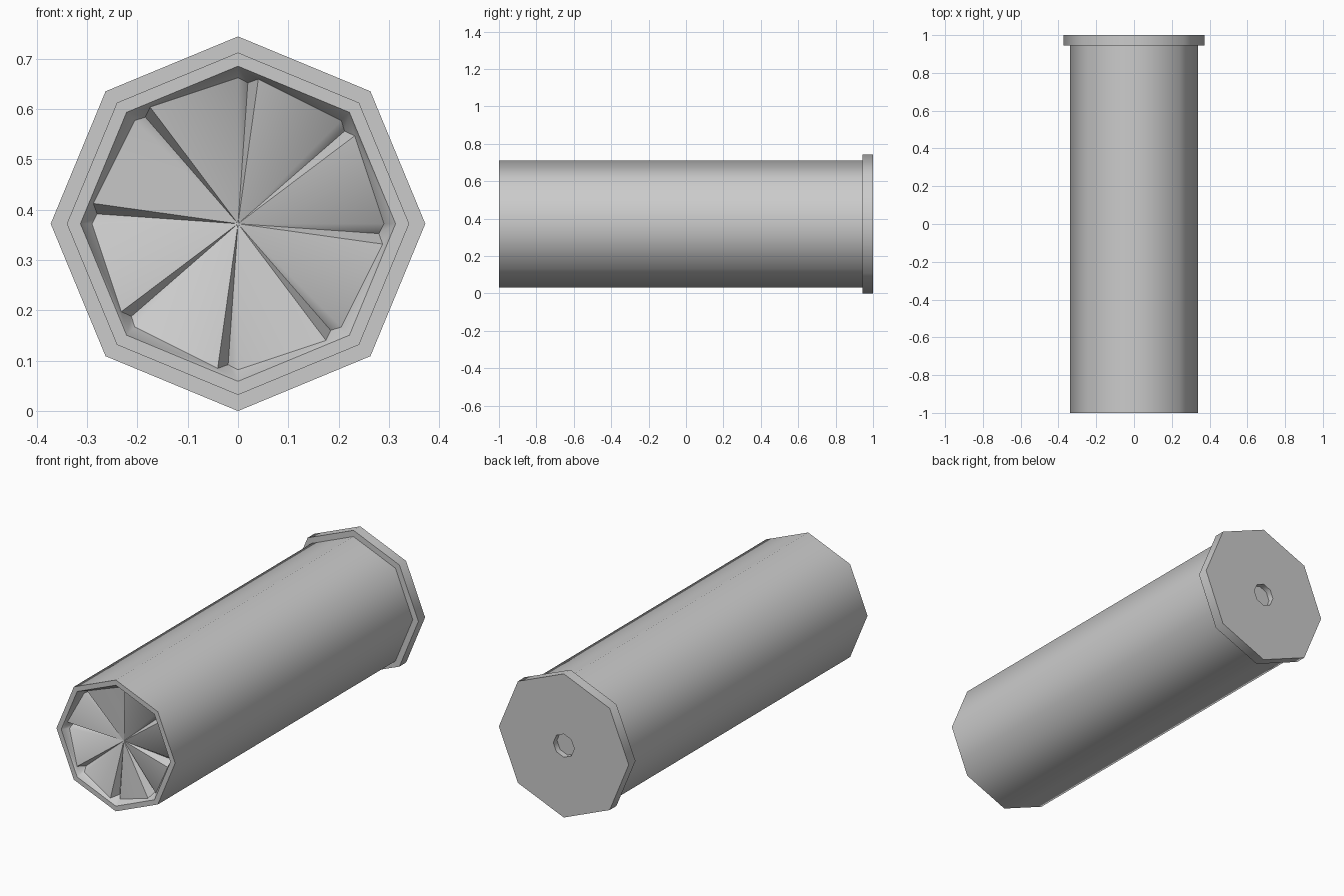
import bpy, bmesh
from math import sin, cos, pi, radians

old = bpy.data.objects.get("Cube")
if old:
    bpy.data.objects.remove(old, do_unlink=True)

SIDES = 8
STEP = 2 * pi / SIDES
AXIS_Z = 0.372

grey = bpy.data.materials.new("light grey")
grey.use_nodes = True
grey.diffuse_color = (0.6, 0.6, 0.6, 1)
bsdf = next(n for n in grey.node_tree.nodes if n.type == 'BSDF_PRINCIPLED')
bsdf.inputs["Base Color"].default_value = (0.6, 0.6, 0.6, 1)


def point(bm, radius, angle, y):
    """Vertex at a polar position around the long axis."""
    return bm.verts.new((radius * cos(angle), y, AXIS_Z + radius * sin(angle)))


def flat_radius(radius, offset):
    """Distance to an octagon side at an angle measured from its corner."""
    return radius * cos(STEP / 2) / cos(offset - STEP / 2)


def lathe(bm, profile):
    """Octagonal rings joined along a (radius, y) profile."""
    rings = [[point(bm, r, k * STEP, y) for k in range(SIDES)] for r, y in profile]
    for a, b in zip(rings, rings[1:]):
        for k in range(SIDES):
            n = (k + 1) % SIDES
            bm.faces.new((a[k], a[n], b[n], b[k]))
    return rings


def finish(bm, name, angle):
    bmesh.ops.recalc_face_normals(bm, faces=bm.faces)
    mesh = bpy.data.meshes.new(name)
    bm.to_mesh(mesh)
    bm.free()
    mesh.materials.append(grey)
    obj = bpy.data.objects.new(name, mesh)
    bpy.context.collection.objects.link(obj)
    bpy.ops.object.select_all(action='DESELECT')
    obj.select_set(True)
    bpy.context.view_layer.objects.active = obj
    bpy.ops.object.shade_smooth_by_angle(angle=radians(angle))


# Tube with a folded, sunken front closure
bm = bmesh.new()
rings = lathe(bm, [(0.34, 0.945), (0.34, -1), (0.313, -1)])
bm.faces.new(rings[0])
lip = rings[-1]
hub = point(bm, 0, 0, -0.935)
high, low = radians(37), radians(41)
corners, crests, valleys = [], [], []
for k in range(SIDES):
    a = k * STEP
    corners.append(point(bm, 0.29, a, -0.965))
    crests.append(point(bm, flat_radius(0.304, high), a + high, -0.986))
    valleys.append(point(bm, flat_radius(0.288, low), a + low, -0.94))
for k in range(SIDES):
    n = (k + 1) % SIDES
    # sloping recess wall
    bm.faces.new((lip[k], corners[k], crests[k]))
    bm.faces.new((lip[k], crests[k], lip[n]))
    bm.faces.new((lip[n], crests[k], valleys[k]))
    bm.faces.new((lip[n], valleys[k], corners[n]))
    # broad panel, step and valley of each fold
    bm.faces.new((hub, corners[k], crests[k]))
    bm.faces.new((hub, crests[k], valleys[k]))
    bm.faces.new((hub, valleys[k], corners[n]))
finish(bm, "tube_with_folded_front", 46)

# Rear flange with a small round recess
bm = bmesh.new()
rings = lathe(bm, [(0.34, 0.945), (0.372, 0.945), (0.372, 1), (0.06, 1), (0.06, 0.97)])
bm.faces.new(rings[0])
bm.faces.new(rings[-1])
finish(bm, "rear_flange", 46)
